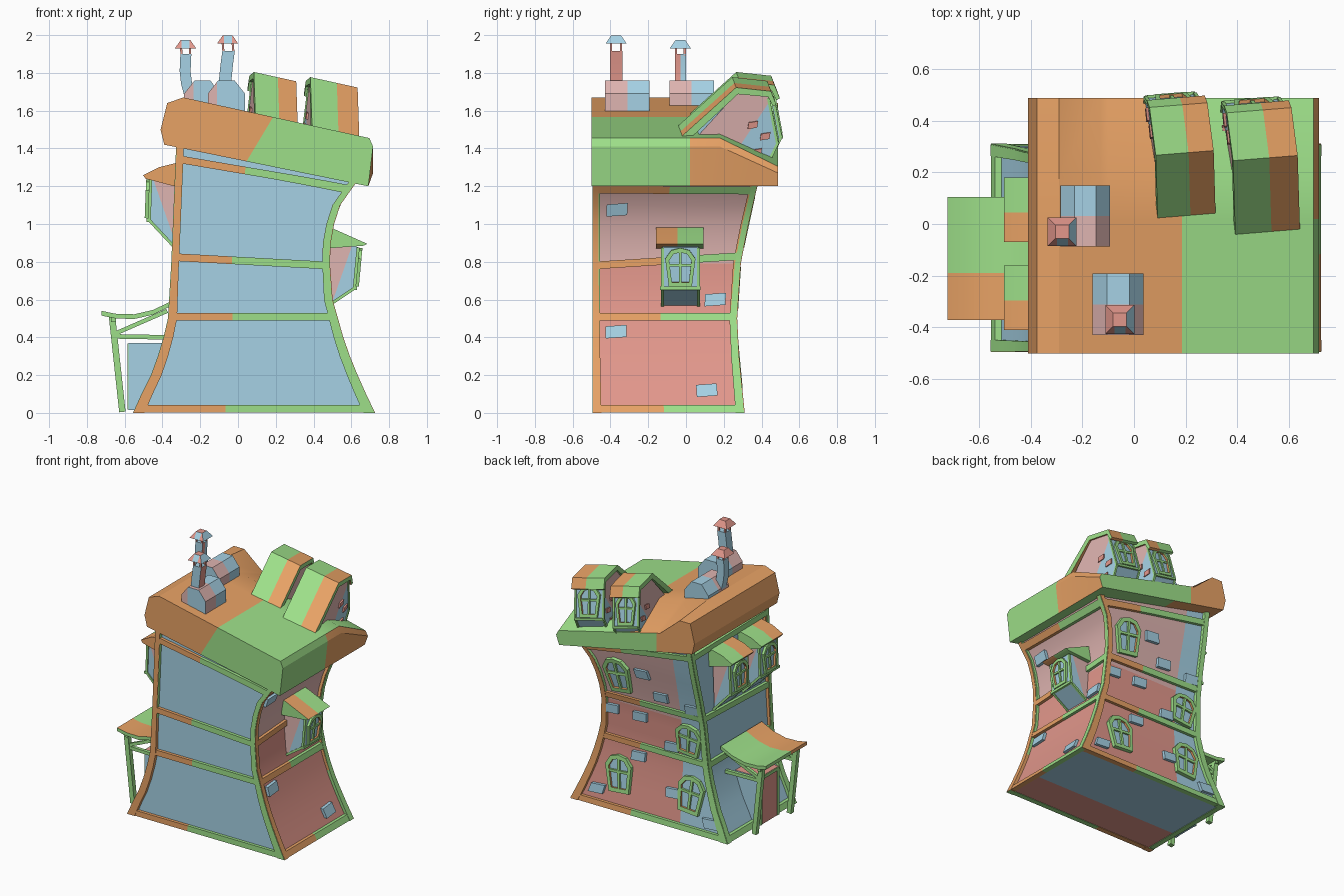
import bpy, bmesh, math
from mathutils import Vector as V, Matrix

if "Cube" in bpy.data.objects:
    bpy.data.objects.remove(bpy.data.objects["Cube"])

COL = {"orange": (0.80, 0.36, 0.13), "green": (0.34, 0.74, 0.25), "blue": (0.38, 0.64, 0.78),
       "red": (0.76, 0.31, 0.26), "pink": (0.74, 0.46, 0.44)}
KEYS = list(COL)
MATS = []
for k, c in COL.items():
    m = bpy.data.materials.new(k)
    m.diffuse_color = (*c, 1)
    m.use_nodes = True
    m.node_tree.nodes["Principled BSDF"].inputs["Base Color"].default_value = m.diffuse_color
    MATS.append(m)


def finish(name, bm, color, cuts=()):
    """Clean a bmesh, cut colour borders and colour faces by name or by rule(centre, normal)."""
    bmesh.ops.recalc_face_normals(bm, faces=bm.faces[:])
    for co, no in cuts:
        bmesh.ops.bisect_plane(bm, geom=bm.verts[:] + bm.edges[:] + bm.faces[:], plane_co=co, plane_no=no)
    bm.normal_update()
    for f in bm.faces:
        c = color if isinstance(color, str) else color(f.calc_center_median(), f.normal)
        f.material_index = KEYS.index(c)
        f.smooth = True
    for e in bm.edges:
        e.smooth = e.calc_face_angle(3) < .45
    me = bpy.data.meshes.new(name)
    bm.to_mesh(me)
    bm.free()
    for m in MATS:
        me.materials.append(m)
    ob = bpy.data.objects.new(name, me)
    bpy.context.collection.objects.link(ob)
    return ob


def loft(name, rings, color, cuts=(), closed=False):
    bm = bmesh.new()
    vs = [[bm.verts.new(p) for p in r] for r in rings]
    n = len(vs[0])
    pairs = list(zip(vs, vs[1:])) + ([(vs[-1], vs[0])] if closed else [])
    for a, b in pairs:
        for i in range(n):
            bm.faces.new((a[i], a[(i + 1) % n], b[(i + 1) % n], b[i]))
    if not closed:
        bm.faces.new(vs[0])
        bm.faces.new(vs[-1])
    return finish(name, bm, color, cuts)


def prism_y(name, prof, y0, y1, color, cuts=()):
    return loft(name, [[(x, y, z) for x, z in prof] for y in (y0, y1)], color, cuts)


def bar(name, p, q, w, color):
    p, q = V(p), V(q)
    d = (q - p).normalized()
    a = d.cross(V((0, 1, 0)) if abs(d.y) < 0.8 else V((1, 0, 0))).normalized() * w / 2
    b = d.cross(a).normalized() * w / 2
    return loft(name, [[c + a + b, c - a + b, c - a - b, c + a - b] for c in (p, q)], color)


# bent wall outlines as functions of height
def curve(pts):
    def f(z):
        for (z0, a), (z1, b) in zip(pts, pts[1:]):
            if z <= z1:
                break
        return a + (b - a) * (z - z0) / (z1 - z0)
    return f


XL = curve([(0, -.55), (.05, -.53), (.2, -.455), (.35, -.4), (.5, -.365), (.8, -.347), (1.45, -.32)])
XR = curve([(0, .72), (.1, .672), (.25, .605), (.37, .56), (.6, .495), (.8, .48), (.95, .487), (1.1, .535), (1.22, .62)])
YB = curve([(0, .305), (.3, .275), (.5, .265), (.8, .285), (1.0, .325), (1.2, .372), (1.45, .42)])
YF = -.49


def S(side, u, z, off=0.0):
    l, r, b = XL(z), XR(min(z, 1.24)), YB(z)
    return V({"front": (l + (r - l) * u, YF - off, z), "right": (r + off, YF + (b - YF) * u, z),
              "back": (r + (l - r) * u, b + off, z), "left": (l - off, b + (YF - b) * u, z)}[side])


def band(name, side, pairs, color, out=.006):
    loft(name, [[S(side, *a, out), S(side, *b, out), S(side, *b, -.035), S(side, *a, -.035)] for a, b in pairs], color)


# house walls
def wall_color(c, n):
    if n.z < -.9:
        return "red" if c.y < -.2 else "blue"
    if n.y < -.5 or n.x < -.5 or (n.y > .5 and c.x < -.15):
        return "blue"
    return "pink" if c.z > .79 else "red"


def ring(zl, zr, o=.018):
    return [(XL(zl) + o, YF + o, zl), (XR(zr) - o, YF + o, zr), (XR(zr) - o, YB(zr) - o, zr), (XL(zl) + o, YB(zl) - o, zl)]


LEV = [.005, .1, .2, .3, .4, .5, .6, .7, .79, .9, 1, 1.1, 1.2]
loft("walls", [ring(z, z) for z in LEV] + [ring(1.47, 1.24)], wall_color,
     [((-.15, 0, 0), (1, 0, 0)), ((0, -.2, 0), (0, 1, 0))])

# timber frame: posts and horizontal beams on each side
CORN = [(.022, .022, .022, .022), (.51, .51, .51, .51), (.825, .78, .83, .85), (1.345, 1.182, 1.177, 1.33)]
TOPS = (1.43, 1.225, 1.225, 1.43)
for i, side in enumerate(("front", "right", "back", "left")):
    c0 = "green" if side == "left" else "orange"
    for e, col in ((i, c0), ((i + 1) % 4, "green")):
        rows = []
        for z in [0] + LEV[1:] + [TOPS[e]]:
            w = (.034 + .022 * max(0, 1 - z / .8)) * (1 if side in ("front", "back") else .75)
            w /= (S(side, 1, z) - S(side, 0, z)).length
            rows.append(((-.003, z), (w, z)) if e == i else ((1 - w, z), (1.003, z)))
        band(side + "_post", side, rows, col)
    split = .47 if side in ("right", "left") else .38
    for lv in CORN:
        za, zb = lv[i], lv[(i + 1) % 4]
        for u0, u1, col in ((0, split, c0), (split, 1, "green")):
            us = [u0 + (u1 - u0) * k / 4 for k in range(5)]
            band(side + "_beam", side, [((u, za + (zb - za) * u - .02), (u, za + (zb - za) * u + .02)) for u in us], col, .004)

# protruding stones
for side, px, z in [("right", -.365, 1.075), ("right", .155, .6), ("right", -.37, .43), ("right", .11, .12),
                    ("back", .12, 1.08), ("back", -.26, .9), ("back", -.01, .93), ("back", .41, .73), ("back", .18, .73),
                    ("back", -.07, .57), ("back", .52, .12), ("back", .2, .43), ("back", -.09, .24), ("back", -.4, .1)]:
    a, b = S(side, 0, z), S(side, 1, z)
    k = 1 if side == "right" else 0
    u, h = (px - a[k]) / (b[k] - a[k]), .055 / (b - a).length
    band("stone", side, [((u - h, z - .036), (u - h, z + .028)), ((u + h, z - .028), (u + h, z + .036))], "blue", .004)


# arched window with cross bars
def window(name, o, r, up, w, h, tilt=0.0):
    r, up = V(r).normalized(), V(up).normalized()
    n = r.cross(up)
    rot = Matrix.Rotation(tilt, 3, n)
    r, up = rot @ r, rot @ up
    shape = [(-.38, 0), (.38, 0), (.5, .72), (.3, .94), (0, 1), (-.3, .94), (-.5, .72)]

    def P(x, y, d):
        return V(o) + r * x * w + up * y * h + n * d
    inner = [(x * .74, .5 + (y - .5) * .78) for x, y in shape]
    mid = P(0, .5, 0)
    loft(name + "_frame", [[P(*p, d) for p in s] for s, d in ((shape, -.015), (shape, .018), (inner, .018), (inner, -.015))],
         lambda c, nn: "orange" if abs(nn.dot(n)) < .5 and (c - mid).dot(nn) < 0 else "green", closed=True)
    loft(name + "_glass", [[P(*p, d) for p in inner] for d in (-.012, .002)], "blue")
    bar(name + "_bar", P(0, .1, .006), P(0, .93, .006), w * .09, "green")
    bar(name + "_bar", P(-.36, .55, .006), P(.36, .55, .006), w * .09, "green")


for x, z, t in ((.31, .89, .13), (-.2, .55, -.1), (.34, .135, .08), (-.22, .135, -.08)):
    a, b = S("back", 0, z), S("back", 1, z)
    o = S("back", (x - a.x) / (b.x - a.x), z, -.01)
    window("back_window", o, (-1, 0, 0), (0, YB(z + .2) - YB(z), .2), .21, .265 if z != .55 else .225, t)

# main roof: sloping slab, lowered along the back behind the dormers
prof = [(-.39, 1.42), (-.41, 1.5), (-.375, 1.64), (-.29, 1.67), (-.13, 1.635), (.695, 1.455), (.715, 1.41), (.69, 1.2)]
drop = (0, 0, 0, .03, .13, .15, .14, 0)


def roof_color(c, n):
    if n.x > .8:
        return "orange" if c.y > .02 else "green"
    if n.y > .9:
        return "orange" if c.x < -.1 else "green"
    return "orange" if c.x - .185 < .6 * (c.z - 1.565) else "green"


loft("main_roof", [[(x, y, z - k * d) for (x, z), d in zip(prof, drop)] for y, k in ((-.5, 0), (.18, 0), (.487, 1))],
     roof_color, [((.185, 0, 1.565), (1, 0, -.6)), ((0, .02, 0), (0, 1, 0)), ((-.1, 0, 0), (1, 0, 0))])

# dormers, leaning
for xc, dy, dz, hr, hb in ((.18, .01, 0, .112, .095), (.492, -.01, -.03, .125, .108)):
    def T(u, y, z):
        return V((xc + u + .1 * (z - 1.6) - .12 * (y - .25), y + dy + .08 * u, z + dz - .22 * u))
    rp = [(-.03, 1.515), (.265, 1.78), (.45, 1.76), (.478, 1.69), (.46, 1.68), (.435, 1.73), (.275, 1.745), (0, 1.49)]
    for u0, u1, c in ((-hr, .015, "green"), (.015, hr, "orange")):
        loft("dormer_roof", [[T(u, *p) for p in rp] for u in (u0, u1)], lambda f, n: "green" if abs(n.x) > .7 else c)
    bp = [(.0, 1.45), (.275, 1.75), (.437, 1.73), (.485, 1.48), (.42, 1.34)]
    loft("dormer_body", [[T(u, *p) for p in bp] for u in (-hb, hb)],
         lambda c, n: "pink" if .75 * (c.y - .37) < .5 * (c.z - 1.54) and abs(n.x) > .5 else "blue",
         [((0, .37, 1.54), (0, .75, -.5))])
    window("dormer_window", T(0, .479, 1.49), T(.0, .48, 1.5) - T(.1, .48, 1.5), T(0, .445, 1.69) - T(0, .485, 1.48), 2 * hb * .82, .215)
    for u in (-hb, hb):
        bar("dormer_edge", T(u, .437, 1.72), T(u, .485, 1.48), .014, "green")
        bar("dormer_edge", T(u, .485, 1.48), T(u, .42, 1.34), .014, "green")
        for y, z in ((.355, 1.58), (.42, 1.52), (.375, 1.435)):
            loft("dormer_stone", [[T(u + k, y + a, z + b) for a, b in ((-.028, -.022), (.022, -.014), (.028, .02), (-.022, .012))]
                                  for k in (-.01, .01)], "red")
    bar("dormer_sill", T(-hb, .487, 1.48), T(hb, .487, 1.48), .016, "green")

# chimneys: base, bent pipe and cap
for x0, x1, y0, y1, py, path, cx, zc, w in (
        (-.285, -.092, -.088, .148, -.03, [(1.64, -.245), (1.74, -.272), (1.81, -.28), (1.9, -.276)], -.278, 1.93, .029),
        (-.16, .037, -.43, -.192, -.37, [(1.7, -.07), (1.77, -.067), (1.84, -.06), (1.915, -.05)], -.055, 1.955, .033)):
    ym = (y0 + y1) / 2
    prism_y("chimney_base", [(x0, 1.52), (x0, 1.69), (x0 + .055, 1.76), (x1 - .055, 1.76), (x1, 1.69), (x1, 1.52)], y0, y1,
            lambda c, n: "blue" if c.y > ym or n.y < -.5 and c.x > x0 + .05 else "pink",
            [((0, ym, 0), (0, 1, 0)), ((x0 + .05, 0, 0), (1, 0, 0))])

    def sq(x, z, h):
        return [(x + a * h, py + b * h, z) for a, b in ((-1, -1), (1, -1), (1, 1), (-1, 1))]
    half = py if py > -.1 else 0
    loft("chimney_pipe", [sq(x, z, w) for z, x in path], lambda c, n: "red" if n.x > .5 and c.y < half else "blue",
         [((0, half, 0), (0, 1, 0))])
    for a, b in zip(sq(path[-1][1], path[-1][0] - .01, w * .8), sq(cx, zc + .005, w * .8)):
        bar("cap_post", a, b, .011, "red")
    loft("chimney_cap", [sq(cx, zc, .056), sq(cx, zc + .043, .026)],
         lambda c, n: "blue" if n.x > .3 or (n.y < -.3 and -.02 < c.x - cx < .022) else "red",
         [((cx - .02, 0, 0), (1, 0, 0)), ((cx + .022, 0, 0), (1, 0, 0))])


# bay windows with wedge-shaped lean-to roofs
def bay(name, s, bp, rp, y0, y1, ry0, ry1, end):
    mid = (bp[0][0] + bp[1][0]) / 2
    prism_y(name + "_body", bp, y0, y1,
            lambda c, n: "pink" if abs(n.y) > .5 and s * (c.x - mid) < (c.z - bp[2][1] - .06) * .35 else "blue",
            [((mid, 0, bp[2][1] + .06), (s, 0, -.35))])
    rm = (ry0 + ry1) / 2 - .01
    prism_y(name + "_roof", rp, ry0, rm, lambda c, n: end if n.y < -.5 else "orange")
    prism_y(name + "_roof", rp, rm, ry1, "green")
    (tx, tz), (bx, bz), (wx, wz) = bp[1:]
    e = s * .006
    for y in (y0, y1):
        bar(name + "_edge", (tx - e, y, tz), (bx - e, y, bz), .016, "green")
        bar(name + "_edge", (bx - e, y, bz), (wx - e, y, wz), .016, "green")
    bar(name + "_sill", (bx, y0 - .012, bz), (bx, y1 + .012, bz), .018, "green")
    window(name + "_window", (bx, (y0 + y1) / 2, bz + .01), (0, s, 0), (tx - bx, 0, tz - bz), .16, .205)


bay("right_bay", 1, [(.45, .93), (.642, .875), (.622, .66), (.48, .565)],
    [(.46, .99), (.505, .975), (.685, .895), (.665, .885), (.46, .87)], -.125, .065, -.16, .092, "green")
for y0 in (-.41, -.07):
    bay("left_bay", -1, [(-.32, 1.29), (-.468, 1.235), (-.476, 1.02), (-.335, .87)],
        [(-.3, 1.33), (-.42, 1.3), (-.502, 1.258), (-.49, 1.24), (-.3, 1.19)], y0 + .025, y0 + .22, y0, y0 + .25, "orange")

# porch roof, posts and braces
pt = [(-.722, .54), (-.65, .525), (-.55, .522), (-.45, .545), (-.355, .59)]
pp = pt + [(x, z - .025) for x, z in reversed(pt)]
prism_y("porch_roof", pp, -.372, -.19, lambda c, n: "green" if n.y < -.5 else "orange")
prism_y("porch_roof", pp, -.19, .105, "green")
for y in (-.335, .07):
    bar("porch_post", (-.668, y, .52), (-.612, y, .005), .034, "green")
    bar("porch_beam", (-.655, y, .405), (-.375, y, .4), .024, "green")
    bar("porch_brace", (-.65, y, .42), (-.375, y, .54), .022, "green")
bar("porch_front_beam", (-.66, -.36, .495), (-.66, .095, .495), .026, "green")

# doorway box and door
prism_y("doorway", [(-.58, .015), (-.58, .37), (-.37, .37), (-.37, .015)], -.25, -.03,
        lambda c, n: "red" if n.z > .5 or n.x < -.5 else "blue")
for y in (-.238, -.042):
    bar("door_frame", (-.575, y, .017), (-.575, y, .36), .022, "green")
bar("door_frame", (-.575, -.248, .357), (-.575, -.032, .357), .022, "green")
